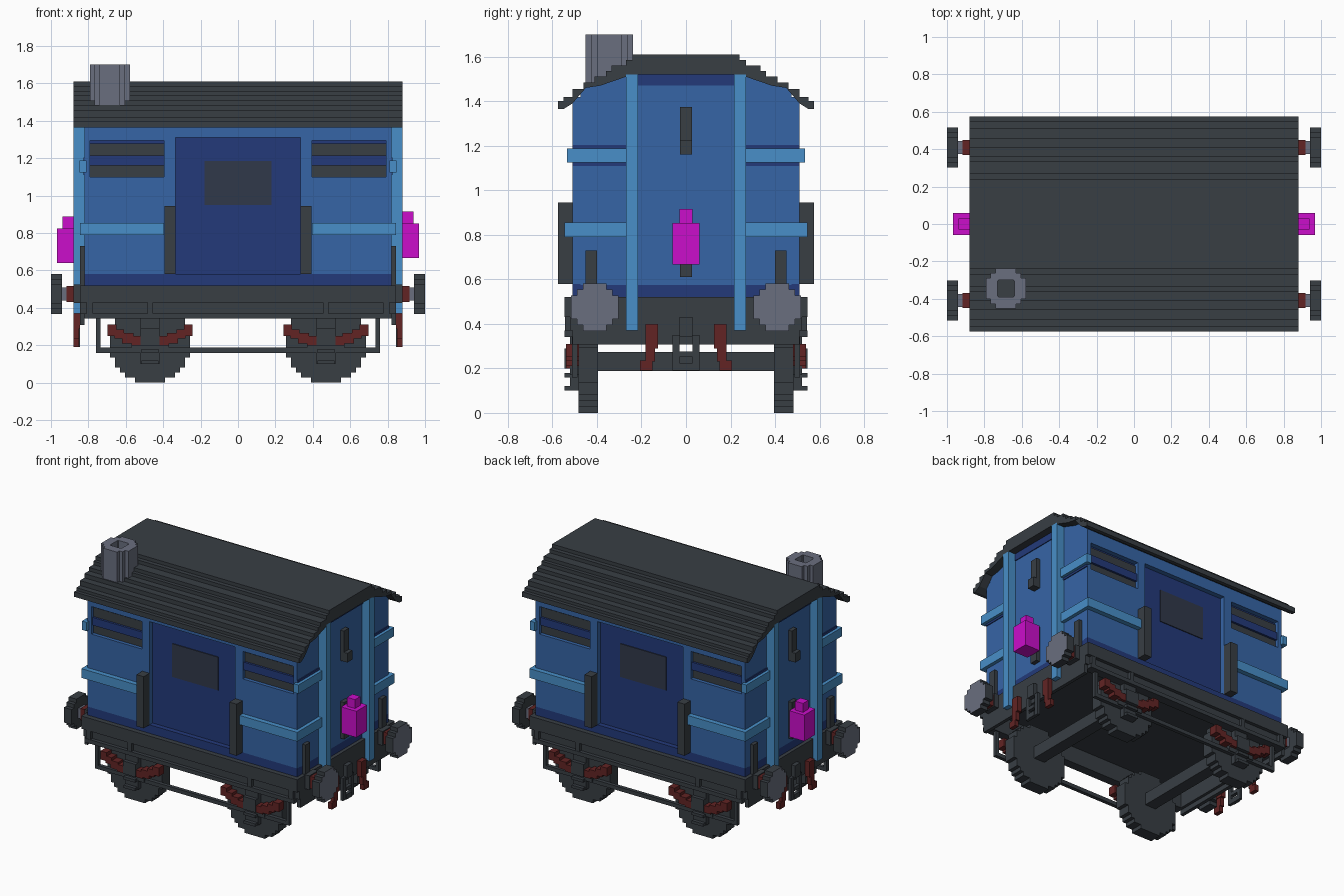
import bpy, bmesh, math
from mathutils import Vector

if "Cube" in bpy.data.objects:
    bpy.data.objects.remove(bpy.data.objects["Cube"], do_unlink=True)


def material(name, rgb):
    lin = [((c / 255 + 0.055) / 1.055) ** 2.4 for c in rgb] + [1.0]
    m = bpy.data.materials.new(name)
    m.use_nodes = True
    m.diffuse_color = lin
    m.node_tree.nodes["Principled BSDF"].inputs["Base Color"].default_value = lin
    return m


BLUE = material("body blue", (54, 101, 166))
NAVY = material("dark blue", (35, 58, 122))
SKY = material("light blue", (72, 143, 200))
IRON = material("iron grey", (56, 62, 68))
GLASS = material("window grey", (48, 56, 74))
STEEL = material("steel grey", (106, 111, 127))
RUST = material("dark red", (98, 36, 36))
LAMP = material("magenta", (203, 14, 203))


def finish(name, bm, *mats, rule=None):
    bmesh.ops.recalc_face_normals(bm, faces=bm.faces)
    bm.normal_update()
    if rule:
        for f in bm.faces:
            f.material_index = rule(f)
    me = bpy.data.meshes.new(name)
    bm.to_mesh(me)
    bm.free()
    for m in mats:
        me.materials.append(m)
    ob = bpy.data.objects.new(name, me)
    bpy.context.collection.objects.link(ob)
    return ob


def boxes(name, mat, items, mirror="", at=(0, 0, 0)):
    """Boxes (x0, x1, y0, y1, z0, z1), mirrored over the named axes, then moved."""
    bm = bmesh.new()
    for sx in ((1, -1) if "x" in mirror else (1,)):
        for sy in ((1, -1) if "y" in mirror else (1,)):
            for x0, x1, y0, y1, z0, z1 in items:
                geo = bmesh.ops.create_cube(bm, size=1)
                for v in geo["verts"]:
                    v.co = Vector((sx * (x0 if v.co.x < 0 else x1),
                                   sy * (y0 if v.co.y < 0 else y1),
                                   z0 if v.co.z < 0 else z1)) + Vector(at)
    return finish(name, bm, mat)


def prism(name, mats, pts, axis, a, b, rule=None):
    """Outline in (y, z) swept along x, or in (x, z) swept along y."""
    bm = bmesh.new()
    place = (lambda p, t: (t, p[0], p[1])) if axis == "x" else (lambda p, t: (p[0], t, p[1]))
    face = bm.faces.new([bm.verts.new(place(p, a)) for p in pts])
    ext = bmesh.ops.extrude_face_region(bm, geom=[face])
    move = Vector(place((0, 0), b - a))
    bmesh.ops.translate(bm, vec=move, verts=[g for g in ext["geom"] if isinstance(g, bmesh.types.BMVert)])
    return finish(name, bm, *mats, rule=rule)


def stepped_disc(r, cu, cz, v=0.0267):
    """Circle outline made of small square steps."""
    q = []
    for i in range(int(round(r / v))):
        w = round(math.sqrt(max(r * r - ((i + 0.5) * v) ** 2, 0)) / v) * v
        q += [(w, i * v), (w, (i + 1) * v)]
    ring = q + [(-x, z) for x, z in q[::-1]] + [(-x, -z) for x, z in q] + [(x, -z) for x, z in q[::-1]]
    pts = []
    for x, z in ring:
        p = (cu + x, cz + z)
        if not pts or math.dist(p, pts[-1]) > 1e-5:
            pts.append(p)
    if math.dist(pts[0], pts[-1]) < 1e-5:
        pts.pop()
    return pts


def both(half):
    return half + [(-y, z) for y, z in half[::-1]]


# Body core: blue ends, dark blue sides that show in the door and vent recesses
prism("body_core", (BLUE, NAVY), both([(0.475, 0.575), (0.475, 1.431), (0.45, 1.46), (0.385, 1.47), (0.24, 1.52)]),
      "x", -0.82, 0.82, rule=lambda f: int(abs(f.normal.y) > 0.9))
boxes("side_panels", BLUE, [
    (0.335, 0.395, 0.47, 0.51, 0.58, 1.42),
    (0.395, 0.79, 0.47, 0.51, 0.58, 1.10),
    (0.395, 0.79, 0.47, 0.51, 1.295, 1.42),
    (0.79, 0.82, 0.47, 0.51, 0.58, 1.42),
    (0, 0.335, 0.47, 0.51, 1.31, 1.42)], "xy")
boxes("plinth", NAVY, [(-0.82, 0.82, -0.51, 0.51, 0.52, 0.58)])
boxes("end_top_strips", NAVY, [(0.82, 0.826, -0.215, 0.215, 1.47, 1.52)], "x")

# Door windows, vents and door handrails
boxes("door_windows", GLASS, [(-0.18, 0.18, 0.475, 0.481, 0.95, 1.185)], "y")
boxes("vent_slots", IRON, [(0.395, 0.79, 0.475, 0.485, 1.10, 1.16),
                           (0.395, 0.79, 0.475, 0.485, 1.215, 1.28)], "xy")
boxes("vent_slats", NAVY, [(0.395, 0.79, 0.475, 0.50, 1.16, 1.215)], "xy")
boxes("handrails", IRON, [(0.335, 0.392, 0.51, 0.575, 0.58, 0.945)], "xy")

# Light blue framing
boxes("end_posts", SKY, [(0.82, 0.88, 0.215, 0.27, 0.37, 1.52)], "xy")
boxes("waist_rails", SKY, [(0.395, 0.845, 0.51, 0.545, 0.79, 0.855),
                           (0.82, 0.845, 0.27, 0.51, 0.79, 0.855)], "xy")
boxes("upper_rails", SKY, [(0.82, 0.847, 0.27, 0.512, 1.125, 1.187),
                           (0.81, 0.847, 0.51, 0.535, 1.125, 1.187)], "xy")
boxes("upper_rail_shadows", NAVY, [(0.82, 0.826, 0.27, 0.51, 1.11, 1.203)], "xy")

# Stepped roof
steps = [(0.575, 1.40), (0.55, 1.42), (0.51, 1.455), (0.46, 1.485), (0.41, 1.51),
         (0.36, 1.535), (0.335, 1.56), (0.27, 1.585), (0.24, 1.61)]
outer = []
for i, (y, z) in enumerate(steps):
    if i:
        outer.append((y, steps[i - 1][1]))
    outer.append((y, z))
inner = [(0.24, 1.52), (0.385, 1.47), (0.45, 1.46), (0.51, 1.39), (0.55, 1.365), (0.575, 1.365)]
half = inner + outer
prism("roof", (IRON,), half + [(-y, z) for y, z in outer[::-1] + inner[::-1]], "x", -0.88, 0.88)

# Chimney with a square flue
pipe = (-0.685, -0.345, 0)
boxes("chimney", STEEL, [(0.045, 0.107, 0, 0.055, 1.48, 1.70),
                         (0, 0.055, 0.045, 0.107, 1.48, 1.70),
                         (0.04, 0.082, 0.04, 0.082, 1.48, 1.70)], "xy", pipe)
boxes("chimney_flue", IRON, [(-0.046, 0.046, -0.046, 0.046, 1.49, 1.62)], "", pipe)

# Chassis: floor, channel side beams and end beams
boxes("floor", IRON, [(-0.82, 0.82, -0.50, 0.50, 0.46, 0.52)])
boxes("side_beams", IRON, [(0, 0.845, 0.48, 0.545, 0.43, 0.52),
                           (0, 0.845, 0.48, 0.52, 0.37, 0.43),
                           (0, 0.82, 0.48, 0.545, 0.342, 0.37),
                           (0.455, 0.485, 0.50, 0.543, 0.36, 0.435),
                           (0.775, 0.81, 0.50, 0.543, 0.36, 0.435)], "xy")
boxes("end_beams", IRON, [(0.80, 0.845, -0.51, 0.51, 0.342, 0.52),
                          (0.82, 0.845, -0.51, 0.51, 0.308, 0.345)], "x")
boxes("corner_brackets", IRON, [(0.82, 0.845, 0.40, 0.452, 0.52, 0.73)], "xy")
boxes("tie_rods", IRON, [(0, 0.76, 0.487, 0.513, 0.16, 0.187),
                         (0.735, 0.76, 0.487, 0.513, 0.16, 0.35)], "xy")

# Wheels, axles, axle boxes and leaf springs
for end, ex in (("left", 0.47), ("right", -0.47)):
    boxes(end + "_axle", IRON, [(-0.043, 0.043, -0.41, 0.41, 0.188, 0.274)], "", (ex, 0, 0))
    for side, s in (("back", 1), ("front", -1)):
        prism(f"{end}_{side}_wheel", (IRON,), stepped_disc(0.215, ex, 0.2136), "y", s * 0.395, s * 0.483)
    boxes(end + "_axle_boxes", IRON, [(-0.05, 0.05, 0.48, 0.52, 0.10, 0.345),
                                      (-0.045, 0.045, 0.52, 0.545, 0.10, 0.12),
                                      (-0.045, 0.045, 0.52, 0.545, 0.16, 0.18),
                                      (-0.05, 0.05, 0.52, 0.545, 0.20, 0.29),
                                      (-0.10, -0.05, 0.48, 0.52, 0.17, 0.21),
                                      (0.05, 0.10, 0.48, 0.52, 0.17, 0.21)], "y", (ex, 0, 0))
    for side, s in (("inner", 1), ("outer", -1)):
        spring = [(0.05, 0.10, 0.48, 0.54, 0.20, 0.25), (0.09, 0.15, 0.48, 0.54, 0.21, 0.265),
                  (0.14, 0.19, 0.48, 0.54, 0.235, 0.285), (0.18, 0.228, 0.48, 0.54, 0.25, 0.31)]
        boxes(f"{end}_{side}_springs", RUST, [(s * a, s * b, *r) for a, b, *r in spring], "y", (ex, 0, 0))

# Buffers: steel faces outward, iron rims
for end, sx in (("left", 1), ("right", -1)):
    for side, sy in (("back", 1), ("front", -1)):
        prism(f"{end}_{side}_buffer", (IRON, STEEL), stepped_disc(0.105, sy * 0.41, 0.475), "x",
              sx * 0.94, sx * 1.0, rule=lambda f: int(f.normal.x * sx > 0.9))
boxes("buffer_stems", STEEL, [(0.90, 0.94, 0.375, 0.445, 0.44, 0.51)], "xy")
boxes("buffer_sockets", RUST, [(0.88, 0.918, 0.37, 0.45, 0.432, 0.518)], "xy")
boxes("buffer_bases", IRON, [(0.84, 0.88, 0.36, 0.46, 0.425, 0.525)], "xy")

# Couplings and hoses on the end beams
boxes("hoses", RUST, [(0.845, 0.88, 0.125, 0.182, 0.29, 0.40),
                      (0.85, 0.88, 0.14, 0.182, 0.23, 0.30),
                      (0.85, 0.88, 0.15, 0.207, 0.19, 0.235)], "xy")
boxes("couplings", IRON, [(0.845, 0.875, 0, 0.03, 0.34, 0.43),
                          (0.845, 0.865, 0.03, 0.06, 0.19, 0.35),
                          (0.845, 0.87, 0, 0.03, 0.19, 0.225),
                          (0.845, 0.87, 0, 0.03, 0.25, 0.275)], "xy")

# Lamp brackets and tail lamps
boxes("lamp_brackets", IRON, [(0.82, 0.848, -0.028, 0.028, 1.18, 1.375),
                              (0.82, 0.875, -0.028, 0.028, 1.16, 1.225),
                              (0.82, 0.85, -0.028, 0.028, 0.61, 0.87)], "x")
for end, sx, dz in (("left", 1, 0), ("right", -1, -0.027)):
    boxes(end + "_lamp", LAMP, [(sx * 0.85, sx * 0.968, -0.06, 0.06, 0.667, 0.852),
                                (sx * 0.875, sx * 0.937, -0.03, 0.03, 0.852, 0.915)], "", (0, 0, dz))
